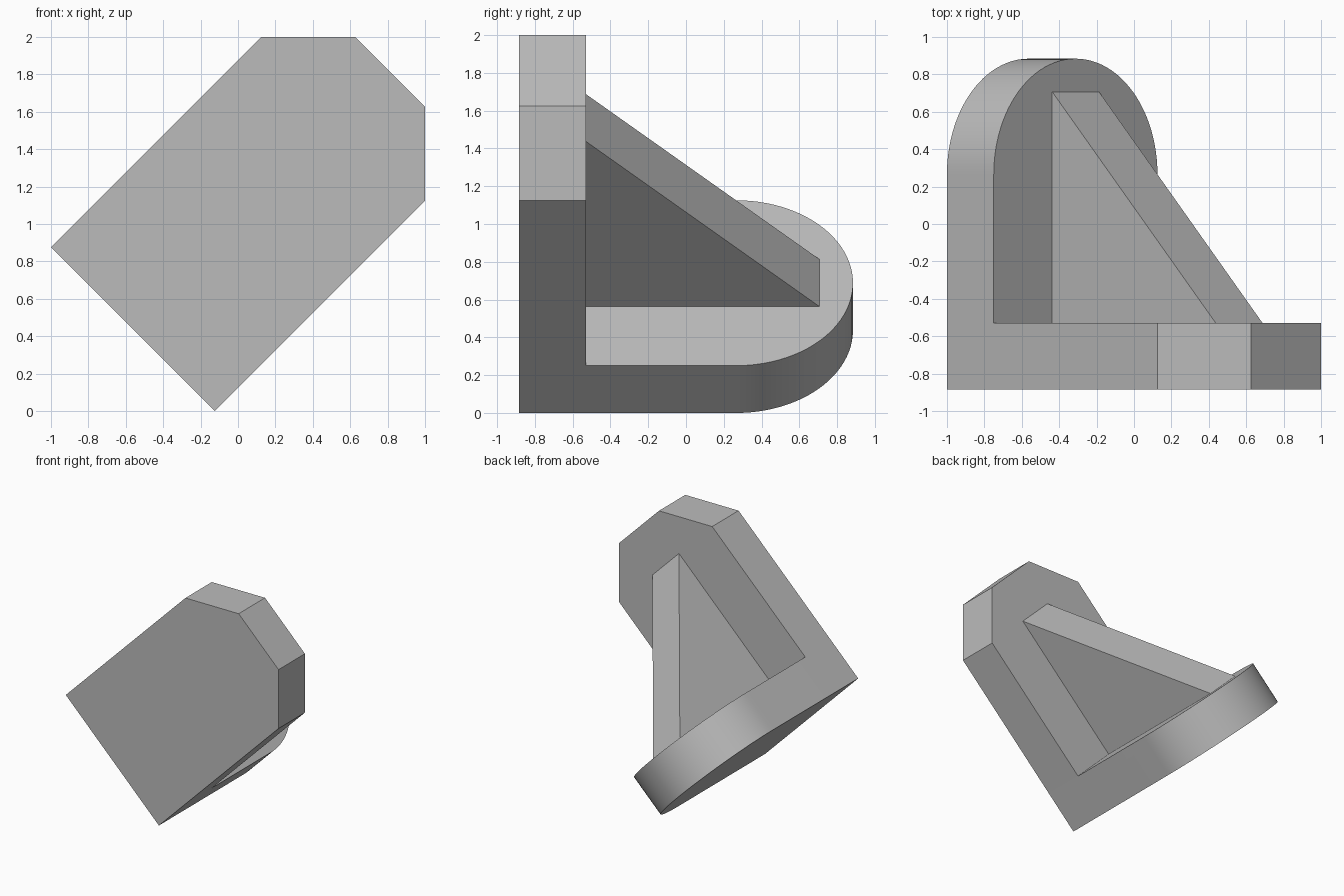
import bpy, bmesh, math
from mathutils import Vector

cube = bpy.data.objects.get("Cube")
if cube:
    bpy.data.objects.remove(cube, do_unlink=True)

metal = bpy.data.materials.new("plain_grey")
metal.use_nodes = True
grey = (0.5, 0.5, 0.5, 1)
metal.diffuse_color = grey
metal.node_tree.nodes["Principled BSDF"].inputs["Base Color"].default_value = grey

# Tilted frame: UP leaves the base, ACROSS runs along its width, BACK is depth
UP = Vector((1, 0, 1)).normalized()
ACROSS = Vector((1, 0, -1)).normalized()
BACK = Vector((0, 1, 0))
ORIGIN = Vector((-0.5625, -0.884, 0.4375))

HALF = 0.619       # half width of plate and base
THICK = 0.354      # thickness of every wall
DEPTH = 1.768
HEIGHT = 1.945


def prism(name, outline, axes, direction, start, end):
    """Extrude a 2D outline on two axes along a third."""
    bm = bmesh.new()
    verts = [bm.verts.new(ORIGIN + a * axes[0] + b * axes[1] + start * direction)
             for a, b in outline]
    face = bm.faces.new(verts)
    grown = bmesh.ops.extrude_face_region(bm, geom=[face])
    moved = [v for v in grown["geom"] if isinstance(v, bmesh.types.BMVert)]
    bmesh.ops.translate(bm, verts=moved, vec=direction * (end - start))
    bmesh.ops.recalc_face_normals(bm, faces=bm.faces)
    mesh = bpy.data.meshes.new(name)
    bm.to_mesh(mesh)
    bm.free()
    mesh.materials.append(metal)
    obj = bpy.data.objects.new(name, mesh)
    bpy.context.collection.objects.link(obj)
    return obj


# Upright plate with two chamfered top corners
side = HEIGHT - THICK
top = HALF - THICK
plate = prism("angle_bracket",
              [(-HALF, 0), (HALF, 0), (HALF, side), (top, HEIGHT),
               (-top, HEIGHT), (-HALF, side)],
              (ACROSS, UP), BACK, 0, THICK)

# Base with a half-round end
steps = 48
arc = [(HALF * math.cos(math.pi * i / steps),
        DEPTH - HALF + HALF * math.sin(math.pi * i / steps))
       for i in range(steps + 1)]
base = prism("rounded_base", [(-HALF, 0), (HALF, 0)] + arc,
             (ACROSS, BACK), UP, 0, THICK)

# Triangular rib, sunk slightly into both walls
sink = 0.1
rib_top, rib_end = THICK + 1.237, 1.591
rib = prism("support_rib",
            [(THICK - sink, THICK - sink), (rib_end, THICK - sink),
             (rib_end, THICK), (THICK, rib_top), (THICK - sink, rib_top)],
            (BACK, UP), ACROSS, -THICK / 2, THICK / 2)

# Join the parts into one solid casting
bpy.context.view_layer.objects.active = plate
for part in (base, rib):
    mod = plate.modifiers.new("join_" + part.name, "BOOLEAN")
    mod.operation = "UNION"
    mod.solver = "EXACT"
    mod.object = part
    bpy.ops.object.modifier_apply(modifier=mod.name)
    bpy.data.objects.remove(part, do_unlink=True)

# Smooth the round end, keep the other edges sharp
bpy.ops.object.select_all(action="DESELECT")
plate.select_set(True)
bpy.ops.object.shade_smooth_by_angle(angle=math.radians(30))
